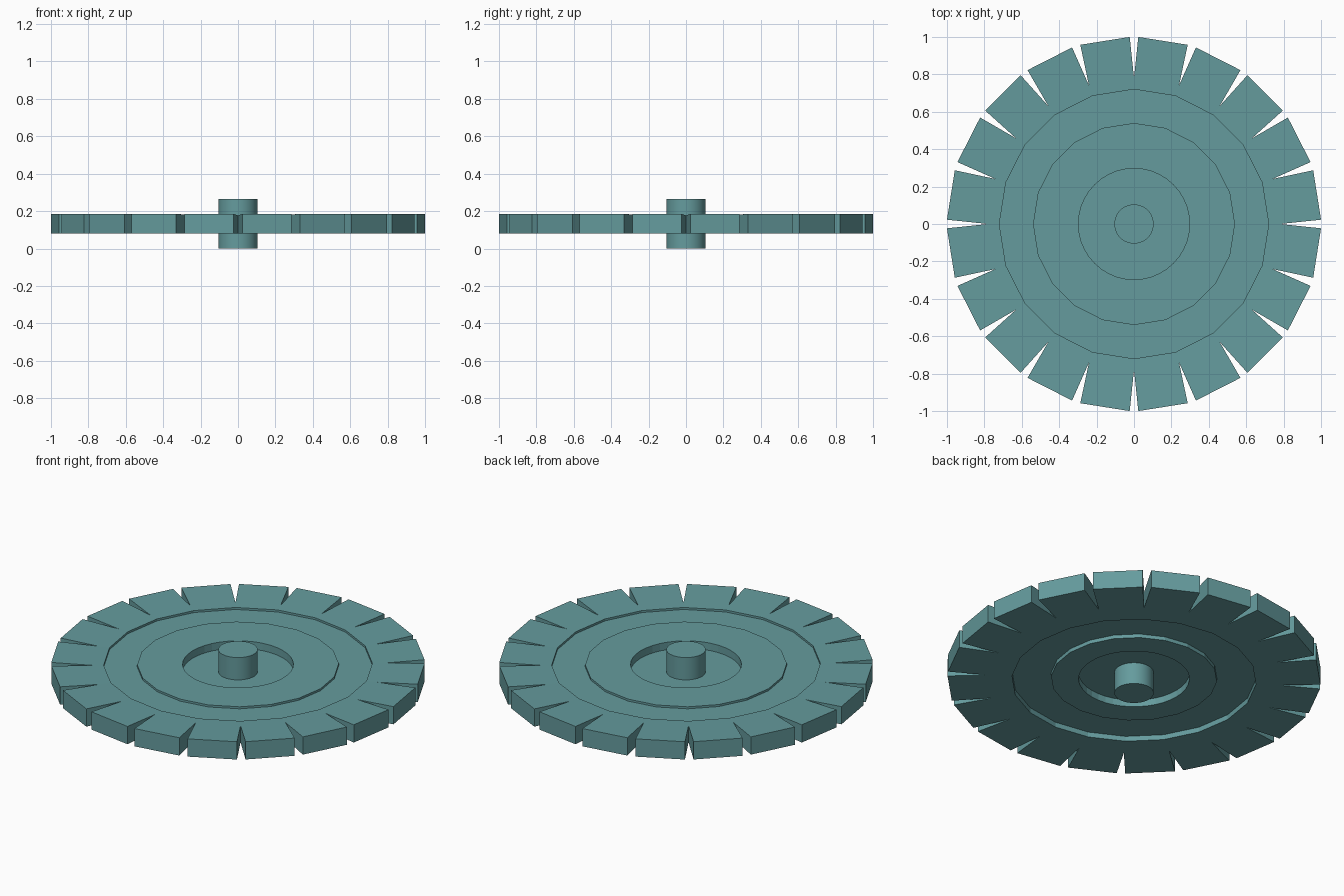
import bpy, bmesh, math

if "Cube" in bpy.data.objects:
    bpy.data.objects.remove(bpy.data.objects["Cube"])

N = 20                      # teeth
STEP = 2 * math.pi / N
Z0, Z1 = 0.08, 0.185        # tooth bottom and top
DIP = 0.008                 # faces sink slightly inside the teeth

teal = bpy.data.materials.new("teal")
teal.diffuse_color = (0.13, 0.33, 0.34, 1)
teal.use_nodes = True
teal.node_tree.nodes["Principled BSDF"].inputs["Base Color"].default_value = teal.diffuse_color


def ring(r, z, per=1):
    """One list of points per sector, starting at a notch angle."""
    return [[(r, (i + k / per) * STEP, z) for k in range(per)] for i in range(N)]


def toothed(z, dz):
    """Notch apex, then the two outer corners of each tooth."""
    gap = math.atan(0.023)
    return [[(0.78, i * STEP, z + dz), (1.0003, i * STEP + gap, z),
             (1.0003, (i + 1) * STEP - gap, z)] for i in range(N)]


def loft(name, loops):
    """Bridge closed loops in order (last joins first), sector by sector."""
    bm = bmesh.new()
    vloops = [[[bm.verts.new((r * math.cos(a), r * math.sin(a), z)) for r, a, z in sec]
               for sec in loop] for loop in loops]
    for j, A in enumerate(vloops):
        B = vloops[(j + 1) % len(vloops)]
        for i in range(N):
            a = A[i] + [A[(i + 1) % N][0]]
            b = B[i] + [B[(i + 1) % N][0]]
            if len(a) == len(b):
                for k in range(len(a) - 1):
                    bm.faces.new((a[k], a[k + 1], b[k + 1], b[k]))
            else:
                bm.faces.new(a + b[::-1])
    bmesh.ops.recalc_face_normals(bm, faces=bm.faces)
    me = bpy.data.meshes.new(name)
    bm.to_mesh(me)
    bm.free()
    ob = bpy.data.objects.new(name, me)
    bpy.context.collection.objects.link(ob)
    me.materials.append(teal)
    return ob


def cylinder(name, r, z0, z1, sides):
    bpy.ops.mesh.primitive_cylinder_add(vertices=sides, radius=r, depth=z1 - z0,
                                        location=(0, 0, (z0 + z1) / 2))
    ob = bpy.context.object
    ob.name = name
    bpy.ops.object.shade_smooth_by_angle(angle=math.radians(30))
    ob.data.materials.append(teal)
    return ob


# Toothed rim with a shallow groove on each face and a round bore
T, B = Z1 - DIP, Z0 + DIP
loft("toothed_rim", [
    toothed(Z1, -DIP),
    ring(0.72, T), ring(0.72, T - 0.012), ring(0.54, T - 0.012), ring(0.54, T),
    ring(0.297, T, 2), ring(0.297, B, 2),
    ring(0.445, B), ring(0.445, B + 0.022), ring(0.655, B + 0.022), ring(0.655, Z0),
    toothed(Z0, 0)])

# Thin web closing the bore, and the axle through it
cylinder("hub_web", 0.299, 0.128, 0.133, 40)
cylinder("axle", 0.105, 0.0, 0.265, 40)
